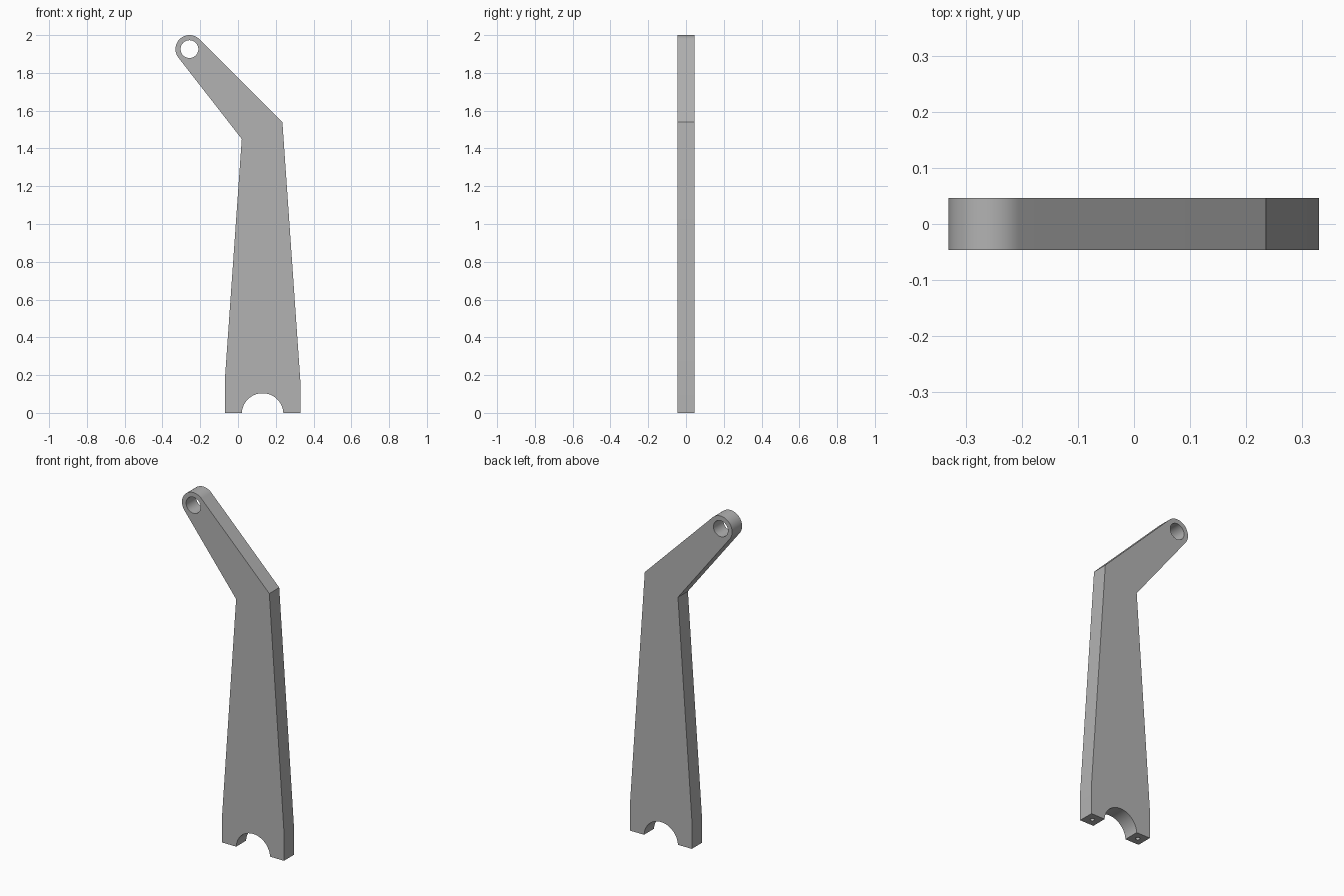
import bpy, bmesh, math
from mathutils import Vector, Matrix

cube = bpy.data.objects.get("Cube")
if cube:
    bpy.data.objects.remove(cube, do_unlink=True)

HALF = 0.046                      # half thickness of the plate
EYE, EYE_R = Vector((-0.257, 1.926)), 0.074
MID = 0.13                        # centre line of the foot

grey = bpy.data.materials.new("plain grey")
grey.use_nodes = True
colour = (0.45, 0.45, 0.45, 1)
grey.diffuse_color = colour
grey.node_tree.nodes["Principled BSDF"].inputs["Base Color"].default_value = colour


def new_object(name, bm):
    mesh = bpy.data.meshes.new(name)
    bmesh.ops.recalc_face_normals(bm, faces=bm.faces)
    bm.to_mesh(mesh)
    bm.free()
    obj = bpy.data.objects.new(name, mesh)
    bpy.context.collection.objects.link(obj)
    mesh.materials.append(grey)
    return obj


def tangent_angle(point, side):
    """Angle on the eye where a line from the point touches it."""
    d = point - EYE
    return math.atan2(d.y, d.x) + side * math.acos(EYE_R / d.length)


def cylinder(name, centre, radius, depth, along_y, segments):
    bm = bmesh.new()
    turn = Matrix.Rotation(math.pi / 2, 4, 'X') if along_y else Matrix()
    bmesh.ops.create_cone(bm, cap_ends=True, segments=segments, radius1=radius,
                          radius2=radius, depth=depth,
                          matrix=Matrix.Translation(centre) @ turn)
    obj = new_object(name, bm)
    obj.hide_render = True
    return obj


# Bent arm outline, with a round eye joined by tangent lines
inner, outer = Vector((0.02, 1.45)), Vector((0.235, 1.54))
start = tangent_angle(outer, 1)
end = tangent_angle(inner, -1) % math.tau
start %= math.tau
if end < start:
    end += math.tau
steps = 40
arc = [EYE + EYE_R * Vector((math.cos(a), math.sin(a)))
       for a in (start + (end - start) * i / steps for i in range(steps + 1))]
outline = [Vector((-0.07, 0)), Vector((0.33, 0)), Vector((0.33, 0.17)), outer,
           *arc, inner, Vector((-0.07, 0.17))]

bm = bmesh.new()
face = bm.faces.new([bm.verts.new((p.x, -HALF, p.y)) for p in outline])
side = bmesh.ops.extrude_face_region(bm, geom=[face])
bmesh.ops.translate(bm, vec=(0, 2 * HALF, 0),
                    verts=[v for v in side["geom"] if isinstance(v, bmesh.types.BMVert)])
arm = new_object("bent_arm", bm)

# Eye hole, foot notch and a small screw hole in each foot
cutters = [cylinder("eye_hole_cutter", (EYE.x, 0, EYE.y), 0.047, 0.4, True, 48),
           cylinder("foot_notch_cutter", (MID, 0, -0.006), 0.11, 0.4, True, 64)]
for name, sign in (("right", -1), ("left", 1)):
    cutters.append(cylinder(name + "_screw_hole_cutter", (MID + sign * 0.155, 0, 0),
                            0.012, 0.24, False, 24))

bpy.context.view_layer.objects.active = arm
arm.select_set(True)
for cutter in cutters:
    cut = arm.modifiers.new(cutter.name, 'BOOLEAN')
    cut.operation = 'DIFFERENCE'
    cut.solver = 'EXACT'
    cut.object = cutter
    bpy.ops.object.modifier_apply(modifier=cut.name)
for cutter in cutters:
    bpy.data.objects.remove(cutter, do_unlink=True)

for obj in bpy.context.selected_objects:
    obj.select_set(obj == arm)
bpy.ops.object.shade_smooth_by_angle(angle=math.radians(25))
